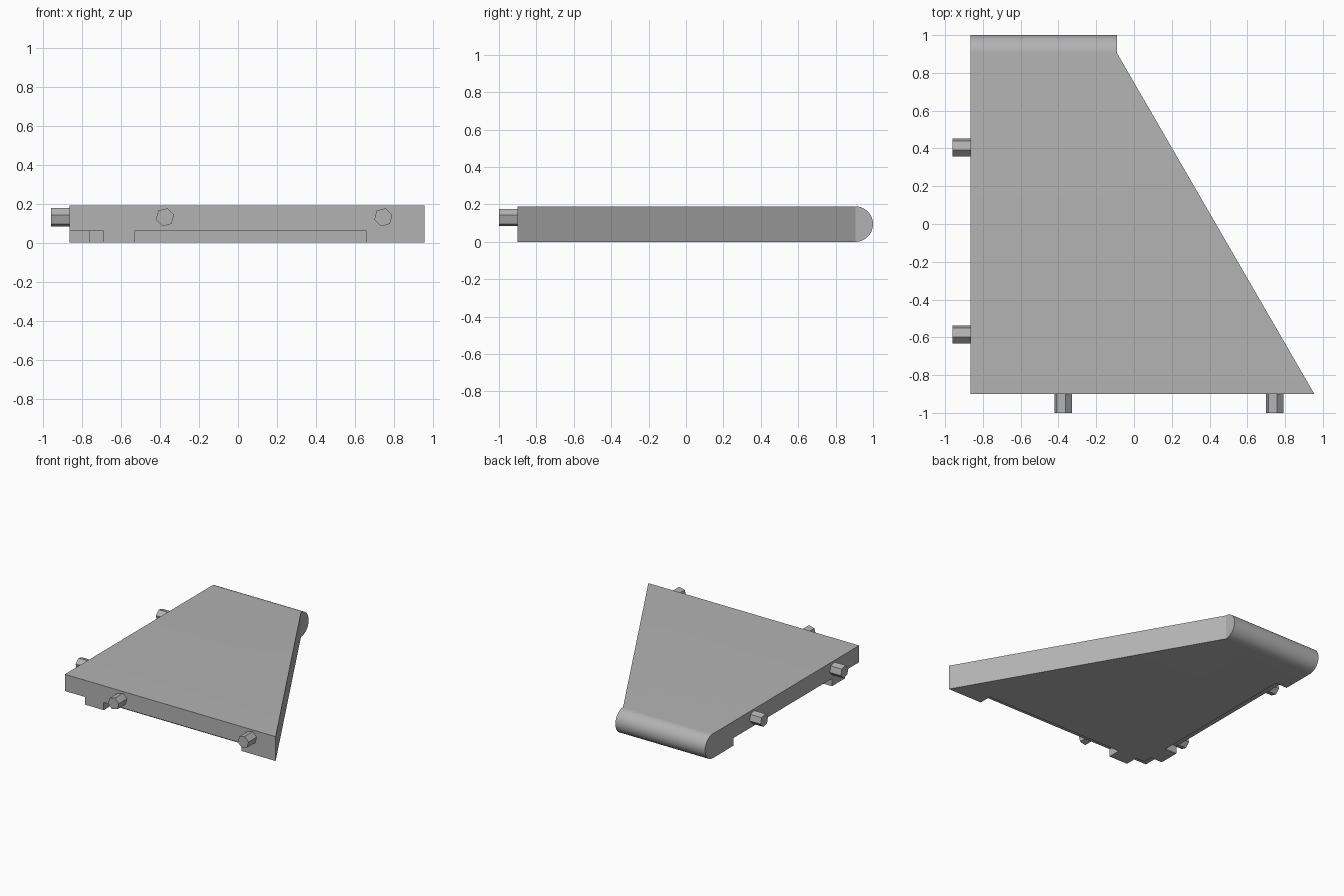
import bpy, bmesh, math
from mathutils import Matrix, Vector

if "Cube" in bpy.data.objects:
    bpy.data.objects.remove(bpy.data.objects["Cube"], do_unlink=True)

LEFT, TIP, SHORT = -0.865, 0.955, -0.09     # x of straight edge, front tip, rear corner
FRONT, REAR = -0.9, 0.905                   # y of the flat plate's ends
THICK, R = 0.19, 0.095
CUT_Z, DEPTH = 0.06, 0.1                    # underside notch height and depth

grey = bpy.data.materials.new("light_grey")
grey.use_nodes = True
colour = (0.45, 0.45, 0.45, 1)
grey.diffuse_color = colour
grey.node_tree.nodes["Principled BSDF"].inputs["Base Color"].default_value = colour


def make_object(name, bm):
    bmesh.ops.recalc_face_normals(bm, faces=bm.faces[:])
    mesh = bpy.data.meshes.new(name)
    bm.to_mesh(mesh)
    bm.free()
    mesh.materials.append(grey)
    obj = bpy.data.objects.new(name, mesh)
    bpy.context.collection.objects.link(obj)
    return obj


def box(name, x0, x1, y0, y1, z0, z1):
    bm = bmesh.new()
    size = Vector((x1 - x0, y1 - y0, z1 - z0))
    centre = Vector((x0 + x1, y0 + y1, z0 + z1)) / 2
    bmesh.ops.create_cube(bm, size=1, matrix=Matrix.LocRotScale(centre, None, size))
    return make_object(name, bm)


# Wedge plate with a rounded rear edge: a side profile swept across x
STEPS = 24
arc = [(REAR + R * math.sin(math.pi * i / STEPS), R - R * math.cos(math.pi * i / STEPS))
       for i in range(STEPS + 1)]
profile = [(FRONT, 0)] + arc + [(FRONT, THICK)]
bm = bmesh.new()
straight = [bm.verts.new((LEFT, y, z)) for y, z in profile]
slanted = [bm.verts.new((TIP if y == FRONT else SHORT, y, z)) for y, z in profile]
count = len(profile)
for i in range(count):
    j = (i + 1) % count
    bm.faces.new((straight[i], straight[j], slanted[j], slanted[i]))
bm.faces.new(straight)
bm.faces.new(slanted[1:-1])
bm.faces.new((slanted[0], slanted[1], slanted[-2], slanted[-1]))
plate = make_object("wedge_plate", bm)

# Notches under the front and straight edges, leaving one small tab on each
OUT = 0.05
notches = [
    (LEFT - OUT, -0.69, FRONT - OUT, FRONT + DEPTH),
    (-0.53, 0.66, FRONT - OUT, FRONT + DEPTH),
    (LEFT - OUT, LEFT + DEPTH, FRONT - OUT, -0.725),
    (LEFT - OUT, LEFT + DEPTH, -0.565, 0.65),
]
cutters = []
for bounds in notches:
    cutter = box("notch_cutter", *bounds, -OUT, CUT_Z)
    cutter.hide_render = True
    cutters.append(cutter)
    mod = plate.modifiers.new("notch", "BOOLEAN")
    mod.operation = "DIFFERENCE"
    mod.solver = "EXACT"
    mod.object = cutter

# Bake the cuts and drop the cutters
graph = bpy.context.evaluated_depsgraph_get()
baked = bpy.data.meshes.new_from_object(plate.evaluated_get(graph))
plate.modifiers.clear()
plate.data = baked
for cutter in cutters:
    bpy.data.objects.remove(cutter, do_unlink=True)


# Six-sided pegs pointing out of an edge
def peg(name, base, out, right, length, radius=0.048):
    up = Vector((0, 0, 1))
    bm = bmesh.new()
    rings = []
    for reach in (0, length):
        ring = []
        for k in range(6):
            a = math.radians(15 + 60 * k)
            ring.append(bm.verts.new(base + out * reach + radius * (right * math.cos(a) + up * math.sin(a))))
        rings.append(ring)
        bm.faces.new(ring)
    for k in range(6):
        n = (k + 1) % 6
        bm.faces.new((rings[0][k], rings[0][n], rings[1][n], rings[1][k]))
    return make_object(name, bm)


PEG_Z = 0.13
for label, x in (("inner", -0.375), ("outer", 0.745)):
    peg("front_peg_" + label, Vector((x, FRONT, PEG_Z)), Vector((0, -1, 0)), Vector((1, 0, 0)), 0.1)
for label, y in (("front", -0.585), ("rear", 0.405)):
    peg("side_peg_" + label, Vector((LEFT, y, PEG_Z)), Vector((-1, 0, 0)), Vector((0, -1, 0)), 0.095)

# Smooth the rounded edge only
bpy.ops.object.select_all(action="DESELECT")
plate.select_set(True)
bpy.context.view_layer.objects.active = plate
bpy.ops.object.shade_smooth_by_angle(angle=math.radians(30))
